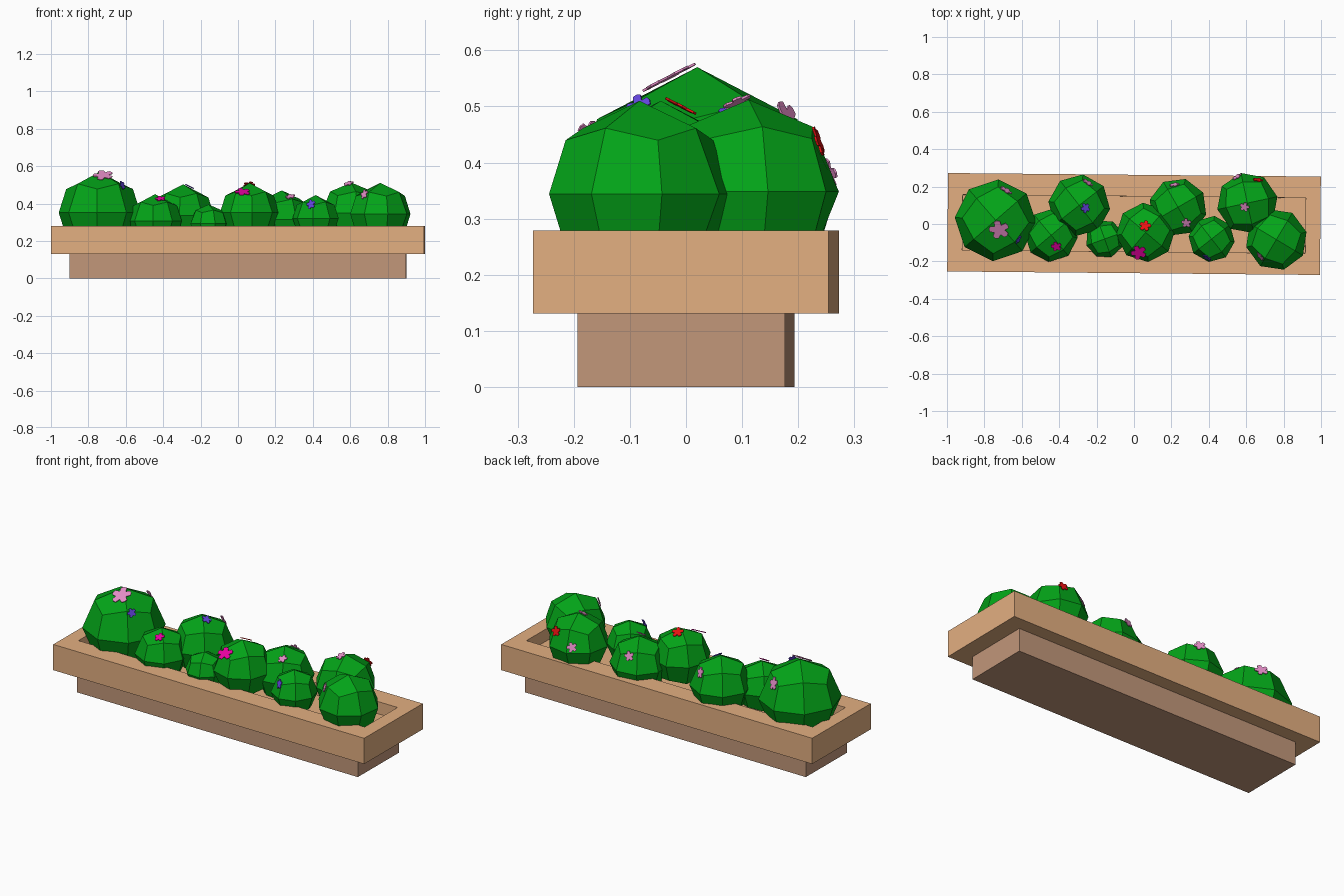
import bpy, bmesh, math
from mathutils import Vector, Matrix
from mathutils.bvhtree import BVHTree

cube = bpy.data.objects.get("Cube")
if cube:
    bpy.data.objects.remove(cube, do_unlink=True)


def material(name, rgb):
    m = bpy.data.materials.new(name)
    m.use_nodes = True
    m.diffuse_color = (*rgb, 1)
    m.node_tree.nodes["Principled BSDF"].inputs["Base Color"].default_value = (*rgb, 1)
    return m


tan = material("light clay", (0.77, 0.43, 0.22))
brown = material("dull clay", (0.54, 0.31, 0.195))
green = material("leaf green", (0.001, 0.37, 0.009))
pink = material("pink", (0.82, 0.28, 0.6))
magenta = material("magenta", (0.87, 0.0, 0.38))
red = material("red", (0.82, 0.006, 0.006))
violet = material("violet", (0.13, 0.06, 0.75))


def add_object(name, bm, mat):
    bmesh.ops.recalc_face_normals(bm, faces=bm.faces)
    mesh = bpy.data.meshes.new(name)
    bm.to_mesh(mesh)
    mesh.materials.append(mat)
    obj = bpy.data.objects.new(name, mesh)
    bpy.context.collection.objects.link(obj)
    return obj


def box(half_x, half_y, z0, z1):
    bm = bmesh.new()
    size = Matrix.Diagonal((2 * half_x, 2 * half_y, z1 - z0, 1))
    bmesh.ops.create_cube(bm, size=1, matrix=Matrix.Translation((0, 0, (z0 + z1) / 2)) @ size)
    return bm


# Planter: narrow foot below a wide tray with a sunken bed
TURN = -0.0095
foot = add_object("planter_foot", box(0.9, 0.185, 0, 0.131), brown)
foot.rotation_euler.z = TURN

bm = box(0.9965, 0.263, 0.131, 0.279)
bm.faces.ensure_lookup_table()
top = max(bm.faces, key=lambda f: f.calc_center_median().z)
bmesh.ops.inset_region(bm, faces=[top], thickness=0.05)
for v in top.verts:
    v.co.x = math.copysign(0.917, v.co.x)
    v.co.y = math.copysign(0.148, v.co.y)
bmesh.ops.inset_region(bm, faces=[top], thickness=0.0005, depth=-0.07)
tray = add_object("planter_tray", bm, tan)
tray.rotation_euler.z = TURN


# Bushes: faceted balls with four sides meeting at the crown
def bush(index, x, y, radius, crown, turn):
    bm = bmesh.new()
    bmesh.ops.create_cube(bm, size=2)
    bmesh.ops.subdivide_edges(bm, edges=bm.edges[:], cuts=1, use_grid_fill=True)
    spin = Matrix.Rotation(math.radians(turn), 3, "Z")
    centre = Vector((x, y, crown - radius))
    for v in bm.verts:
        v.co = centre + spin @ v.co.normalized() * radius
    add_object(f"bush_{index}", bm, green)
    tree = BVHTree.FromBMesh(bm)
    bm.free()
    return tree


bushes = [bush(i + 1, *spec) for i, spec in enumerate([
    (-0.74, 0.02, 0.219, 0.57, 41),
    (-0.443, -0.06, 0.143, 0.45, 40),
    (-0.293, 0.10, 0.166, 0.503, 38),
    (-0.157, -0.08, 0.103, 0.395, 20),
    (0.062, -0.045, 0.159, 0.51, 50),
    (0.235, 0.09, 0.156, 0.47, 30),
    (0.415, -0.08, 0.124, 0.445, 38),
    (0.606, 0.112, 0.164, 0.512, 12),
    (0.761, -0.083, 0.166, 0.51, -31),
])]


# Flowers: thin five-petalled plates lying on the bush facets
def flower(name, mat, bush_no, spot, radius):
    place, normal, _, _ = bushes[bush_no - 1].find_nearest(Vector(spot))
    bm = bmesh.new()
    profile = (0.55, 0.95, 1.0, 0.95)
    ring = []
    for k in range(20):
        a = math.tau * k / 20
        r = radius * profile[k % 4]
        ring.append(bm.verts.new((r * math.cos(a), r * math.sin(a), 0)))
    face = bm.faces.new(ring)
    extruded = bmesh.ops.extrude_face_region(bm, geom=[face])["geom"]
    bmesh.ops.translate(bm, vec=(0, 0, 0.004),
                        verts=[g for g in extruded if isinstance(g, bmesh.types.BMVert)])
    obj = add_object(name, bm, mat)
    obj.rotation_mode = "QUATERNION"
    obj.rotation_quaternion = normal.to_track_quat("Z", "Y")
    obj.location = place + normal * 0.006


for i, spec in enumerate([
    (pink, 1, (-0.72, -0.035, 0.56), 0.055),
    (pink, 1, (-0.675, 0.195, 0.48), 0.036),
    (violet, 1, (-0.61, -0.09, 0.50), 0.025),
    (magenta, 2, (-0.415, -0.12, 0.425), 0.028),
    (violet, 3, (-0.26, 0.085, 0.49), 0.027),
    (pink, 3, (-0.24, 0.23, 0.44), 0.031),
    (magenta, 5, (0.02, -0.16, 0.46), 0.042),
    (red, 5, (0.06, -0.01, 0.50), 0.032),
    (pink, 6, (0.28, 0.005, 0.44), 0.027),
    (pink, 6, (0.215, 0.21, 0.405), 0.027),
    (violet, 7, (0.39, -0.18, 0.395), 0.027),
    (pink, 8, (0.59, 0.09, 0.51), 0.027),
    (red, 8, (0.663, 0.24, 0.44), 0.028),
    (pink, 8, (0.545, 0.26, 0.385), 0.028),
    (pink, 9, (0.675, -0.175, 0.45), 0.027),
]):
    flower(f"flower_{i + 1}", *spec)
